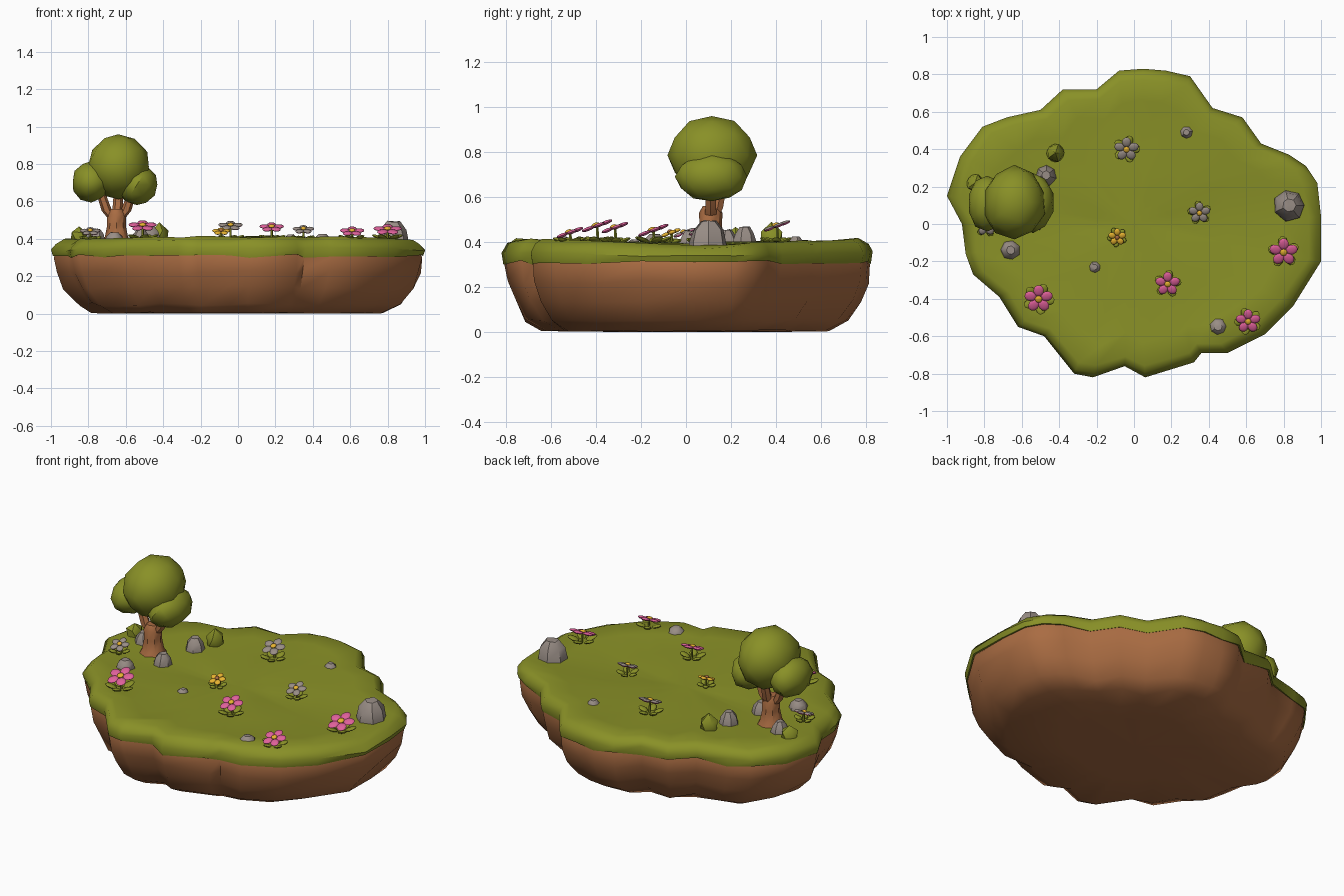
import bpy, bmesh, math, random
from mathutils import Matrix, Vector

random.seed(4)
if "Cube" in bpy.data.objects:
    bpy.data.objects.remove(bpy.data.objects["Cube"])


def material(name, rgb):
    m = bpy.data.materials.new(name)
    m.use_nodes = True
    m.diffuse_color = (*rgb, 1)
    m.node_tree.nodes["Principled BSDF"].inputs["Base Color"].default_value = (*rgb, 1)
    return m


GREEN = material("grass green", (0.25, 0.28, 0.02))
EARTH = material("earth brown", (0.40, 0.15, 0.055))
STONE = material("stone grey", (0.32, 0.27, 0.24))
PINK = material("petal pink", (0.75, 0.12, 0.33))
YELLOW = material("petal yellow", (0.80, 0.45, 0.03))


def finish(name, bm, *mats, angle=40):
    """Turn a bmesh into a smooth-by-angle object."""
    bmesh.ops.recalc_face_normals(bm, faces=bm.faces)
    mesh = bpy.data.meshes.new(name)
    bm.to_mesh(mesh)
    bm.free()
    ob = bpy.data.objects.new(name, mesh)
    bpy.context.collection.objects.link(ob)
    for m in mats:
        mesh.materials.append(m)
    bpy.ops.object.select_all(action="DESELECT")
    ob.select_set(True)
    bpy.context.view_layer.objects.active = ob
    bpy.ops.object.shade_smooth_by_angle(angle=math.radians(angle))
    return ob


def loft(bm, rings, mat=0):
    """Skin a list of point rings and close both ends."""
    loops = [[bm.verts.new(p) for p in ring] for ring in rings]
    n = len(loops[0])
    faces = []
    for a, b in zip(loops, loops[1:]):
        faces += [bm.faces.new((a[i], a[(i + 1) % n], b[(i + 1) % n], b[i])) for i in range(n)]
    for ring in (loops[0], loops[-1]):
        mid = bm.verts.new(sum((v.co for v in ring), Vector()) / n)
        faces += [bm.faces.new((ring[i], ring[(i + 1) % n], mid)) for i in range(n)]
    for f in faces:
        f.material_index = mat


def tube(bm, path, sides=8, mat=0):
    """Level rings along a path of (x, y, z, radius)."""
    turn = math.tau / sides
    loft(bm, [[Vector((x + r * math.cos(i * turn), y + r * math.sin(i * turn), z))
               for i in range(sides)] for x, y, z, r in path], mat)


def ball(bm, matrix, detail=2, jitter=0.0, mat=0):
    """Icosphere, optionally roughened; returns its faces."""
    verts = bmesh.ops.create_icosphere(bm, subdivisions=detail, radius=1)["verts"]
    for v in verts:
        v.co *= 1 + random.uniform(-jitter, jitter)
    faces = {f for v in verts for f in v.link_faces}
    for f in faces:
        f.material_index = mat
    bmesh.ops.transform(bm, matrix=matrix, verts=verts)
    return faces


def place(loc, scale):
    return Matrix.Translation(loc) @ Matrix.Diagonal((*scale, 1))


# Island outline, anticlockwise from the +x side
outline = [(1, .04), (.98, .22), (.92, .31), (.83, .37), (.68, .43), (.58, .57), (.42, .62),
           (.30, .79), (.17, .82), (.05, .83), (-.08, .82), (-.2, .72), (-.38, .72),
           (-.5, .61), (-.68, .57), (-.81, .52), (-.93, .36), (-1, .15), (-.92, 0),
           (-.9, -.16), (-.86, -.27), (-.72, -.39), (-.62, -.55), (-.48, -.6), (-.32, -.8),
           (-.22, -.82), (-.05, -.76), (.06, -.82), (.32, -.74), (.36, -.69), (.5, -.69),
           (.7, -.59), (.85, -.44), (1, -.2)]


def island_ring(scale, z, wobble=0.0, bump=0.0):
    ring = []
    for x, y in outline:
        s = scale + random.uniform(-wobble, wobble)
        rise = 0.025 * abs(y) if z > 0.33 else 0
        ring.append(Vector((x * s, y * s, z + rise + random.uniform(-bump, bump))))
    return ring


# Earth body: rounded flank with a flat underside
bm = bmesh.new()
loft(bm, [island_ring(*r) for r in (
    (0.4, 0.0), (0.77, 0.004, .015, .004), (0.86, 0.05, .015, .01), (0.93, 0.14, .012, .01),
    (0.97, 0.22, .01, .01), (0.985, 0.30), (0.96, 0.34))])
finish("earth_body", bm, EARTH, angle=50)

# Grass cap with a soft, uneven lip
bm = bmesh.new()
loft(bm, [island_ring(*r) for r in (
    (0.93, 0.32), (0.99, 0.31, 0, .012), (1.0, 0.335, 0, .005), (0.975, 0.37, .006, .006),
    (0.93, 0.39, .01, .008), (0.78, 0.383, .02, .006), (0.5, 0.38, .01, .004),
    (0.2, 0.38))])
finish("grass_cap", bm, GREEN, angle=50)

# Tree trunk with flared foot and three branches
TX, TY = -0.65, 0.11
bm = bmesh.new()
tube(bm, [(TX, TY, .36, .09), (TX, TY, .41, .062), (TX, TY, .47, .05), (TX, TY, .53, .052),
          (TX, TY, .56, .035)])
for dx, dy in ((-.085, 0), (.085, 0), (.01, .05)):
    tube(bm, [(TX, TY, .49, .03), (TX + dx * .6, TY + dy * .6, .55, .028),
              (TX + dx, TY + dy, .65, .024)], 6)
finish("tree_trunk", bm, EARTH)

# Tree crown: one large clump and two lower ones
for name, loc, size in (("crown_main", (-.64, .115, .785), (.168, .195, .175)),
                        ("crown_right", (-.785, .11, .705), (.105, .15, .11)),
                        ("crown_left", (-.54, .115, .69), (.112, .16, .11))):
    bm = bmesh.new()
    ball(bm, place(loc, size), jitter=0.035)
    finish(name, bm, GREEN, angle=35)

# Small bushes
for i, (x, y, r, h) in enumerate(((-.42, .38, .055, .075), (-.85, .22, .05, .055))):
    bm = bmesh.new()
    ball(bm, place((x, y, .41), (r, r, h)), detail=1, jitter=0.08)
    finish(f"bush_{i + 1}", bm, GREEN)

# Stones: tapered, blunt-topped boulders (x, y, radius, height)
stones = [(.83, .1, .088, .12), (.45, -.55, .052, .05), (.28, .49, .04, .05),
          (-.21, -.23, .036, .035), (-.66, -.14, .055, .06), (-.52, .02, .055, .075),
          (-.47, .26, .058, .095), (-.76, .18, .055, .08)]
for i, (x, y, r, h) in enumerate(stones):
    bm = bmesh.new()
    rings = []
    for scale, level in ((1, -.2), (.98, .2), (.8, .65), (.42, 1)):
        rings.append([Vector((x + r * scale * math.cos(a) * random.uniform(.92, 1.04),
                              y + r * scale * math.sin(a) * random.uniform(.92, 1.04),
                              .375 + h * level * random.uniform(.94, 1.03)))
                      for a in (k * math.tau / 7 + i for k in range(7))])
    loft(bm, rings)
    finish(f"stone_{i + 1}", bm, STONE)


def flower(name, x, y, z, size, top, under, leaves=5):
    """Stem, fan of base leaves and five petals tipped towards the front."""
    mats = [GREEN, top, under, YELLOW if top != YELLOW else EARTH]
    bm = bmesh.new()
    tube(bm, [(x, y + .01, .37, .007), (x, y + .005, z, .006)], 5)
    spin = random.uniform(0, math.tau)
    # Base leaves
    for k in range(leaves):
        turn = Matrix.Rotation(spin + k * math.tau / leaves, 4, "Z")
        lift = Matrix.Rotation(-0.35, 4, "Y")
        leaf = place((size * .75, 0, 0), (size * .45, size * .33, .009))
        ball(bm, Matrix.Translation((x, y, .39)) @ turn @ lift @ leaf)
    # Petals, with their own colour underneath
    head = Matrix.Translation((x, y, z)) @ Matrix.Rotation(0.35, 4, "X")
    for k in range(5):
        turn = Matrix.Rotation(k * math.tau / 5 + math.pi / 2, 4, "Z")
        petal = place((size * .6, 0, 0), (size * .43, size * .37, .009))
        faces = ball(bm, head @ turn @ petal, mat=1)
        down = head.to_3x3() @ Vector((0, 0, -1))
        for f in faces:
            f.normal_update()
            if f.normal.dot(down) > 0:
                f.material_index = 2
    # Flower heart
    ball(bm, head @ place((0, 0, .007), (size * .26, size * .26, .009)), mat=3)
    finish(name, bm, *mats)


flowers = [("pink_flower", PINK, PINK, ((-.51, -.4, .47, .076), (.18, -.32, .462, .066),
                                        (.8, -.15, .45, .076), (.61, -.52, .44, .066))),
           ("pale_flower", STONE, PINK, ((-.04, .4, .47, .066), (.35, .06, .45, .058),
                                         (-.79, -.01, .44, .055))),
           ("yellow_flower", YELLOW, YELLOW, ((-.09, -.07, .44, .048),))]
for name, top, under, spots in flowers:
    for i, (x, y, z, size) in enumerate(spots):
        flower(f"{name}_{i + 1}", x, y, z, size, top, under)
